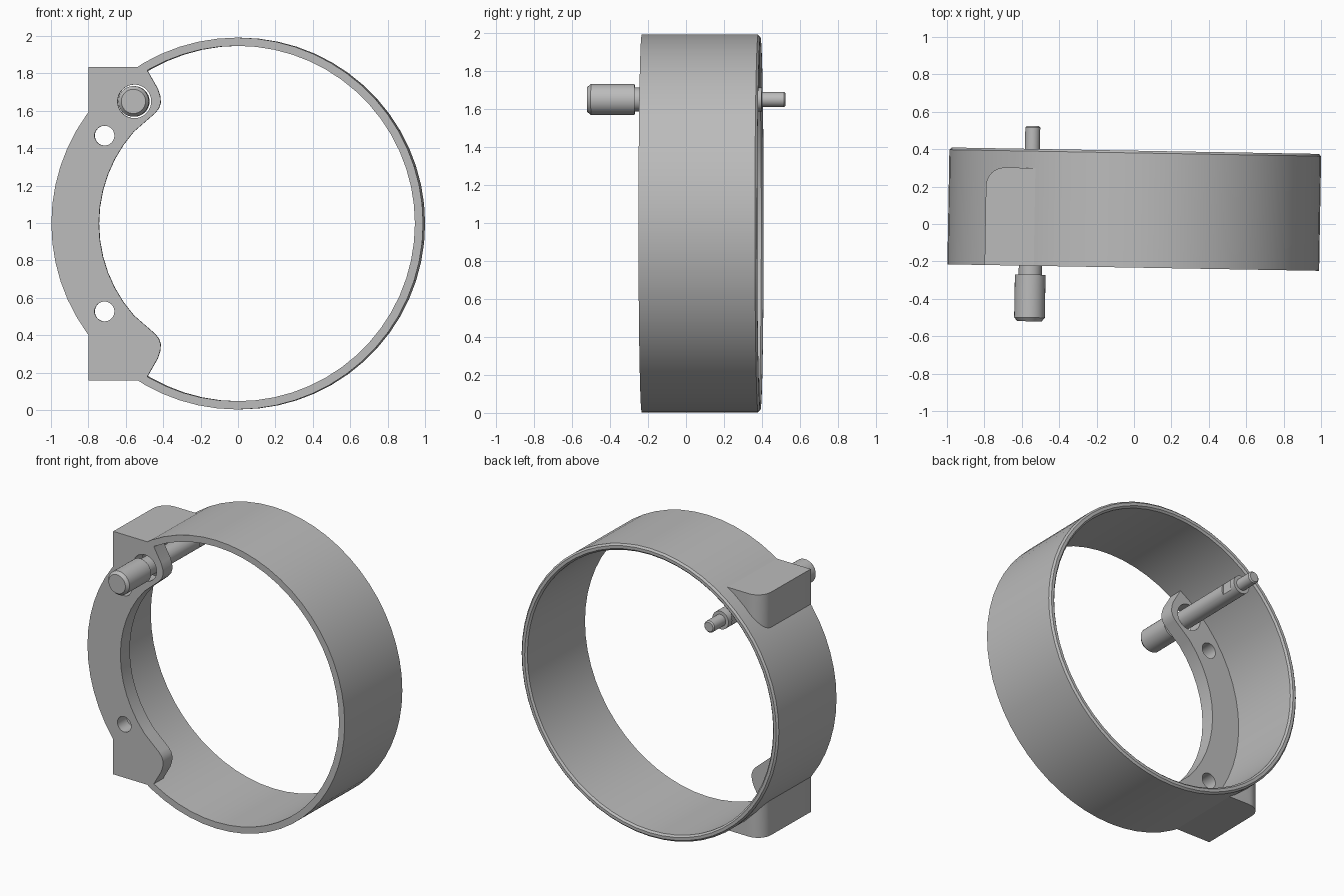
import bpy, bmesh
from math import sin, cos, pi, radians
from mathutils import Matrix

if "Cube" in bpy.data.objects:
    bpy.data.objects.remove(bpy.data.objects["Cube"], do_unlink=True)

grey = bpy.data.materials.new("satin grey")
grey.use_nodes = True
COLOUR = (0.5, 0.5, 0.5, 1)
grey.diffuse_color = COLOUR
grey.node_tree.nodes["Principled BSDF"].inputs["Base Color"].default_value = COLOUR

CENTRE_Z = 0.997
FRONT, BACK = -0.233, 0.392
OUTER, INNER, WALL = 0.994, 0.95, 0.975


def add_object(name, bm):
    bmesh.ops.remove_doubles(bm, verts=bm.verts, dist=1e-5)
    bmesh.ops.recalc_face_normals(bm, faces=bm.faces)
    mesh = bpy.data.meshes.new(name)
    bm.to_mesh(mesh)
    bm.free()
    mesh.materials.append(grey)
    obj = bpy.data.objects.new(name, mesh)
    bpy.context.collection.objects.link(obj)
    return obj


def lathe(name, profile, x=0, z=0, steps=32, closed=False):
    """Revolve (radius, y) points about an axis along y."""
    bm = bmesh.new()
    verts = [bm.verts.new((r, y, 0)) for r, y in profile]
    edges = [bm.edges.new(pair) for pair in zip(verts, verts[1:])]
    if closed:
        edges.append(bm.edges.new((verts[-1], verts[0])))
    bmesh.ops.spin(bm, geom=verts + edges, cent=(0, 0, 0), axis=(0, 1, 0),
                   angle=2 * pi, steps=steps)
    bmesh.ops.translate(bm, verts=bm.verts, vec=(x, 0, z))
    return add_object(name, bm)


def prism(name, points, direction):
    """Extrude a flat outline."""
    bm = bmesh.new()
    face = bm.faces.new([bm.verts.new(p) for p in points])
    new = bmesh.ops.extrude_face_region(bm, geom=[face])["geom"]
    bmesh.ops.translate(bm, vec=direction,
                        verts=[v for v in new if isinstance(v, bmesh.types.BMVert)])
    return add_object(name, bm)


def cut(obj, cutter):
    mod = obj.modifiers.new("cut", 'BOOLEAN')
    mod.operation, mod.solver, mod.object = 'DIFFERENCE', 'EXACT', cutter
    bpy.context.view_layer.objects.active = obj
    bpy.ops.object.modifier_apply(modifier=mod.name)
    bpy.data.objects.remove(cutter, do_unlink=True)


def plug(radius, y0, y1, x=0, z=0, steps=32):
    return lathe("cutter", [(0, y0), (radius, y0), (radius, y1), (0, y1)], x, z, steps)


def arc(radius, start, end, count):
    angles = [radians(start + (end - start) * i / count) for i in range(count + 1)]
    return [(radius * cos(a), radius * sin(a)) for a in angles]


# Thin band with softened rear rim
e = 0.012
band = lathe("band", [(INNER, FRONT), (OUTER, FRONT), (OUTER, BACK - e), (OUTER - e, BACK),
                      (INNER + e, BACK), (INNER, BACK - e)], steps=60, closed=True)

# Crescent mounting flange with a rounded nose at each end
nose = [(-0.44, 0.59), (-0.42, 0.615), (-0.41, 0.645), (-0.412, 0.68),
        (-0.425, 0.72), (-0.485, 0.825)]
upper = arc(0.74, 180, 138.5, 6) + nose
outline = upper + arc(WALL, 120, 240, 20) + [(x, -z) for x, z in reversed(upper[1:])]
flange = prism("mounting_flange", [(x, FRONT, z) for x, z in outline], (0, 0.1, 0))

# Screw holes and the pin clearance hole
PIN_X, PIN_Z = -0.55, 0.653
for x, z, r in ((-0.71, 0.47, 0.053), (-0.71, -0.47, 0.053), (PIN_X, PIN_Z, 0.09)):
    cut(flange, plug(r, FRONT - 0.1, FRONT + 0.2, x, z))

# Corner blocks outside the band, rounded at the rear
block_back, fillet, side = 0.29, 0.1, -0.795
corner = [(side + fillet + x, block_back - fillet + y) for x, y in arc(fillet, 180, 90, 8)]
plan = [(-0.5, FRONT), (side, FRONT)] + corner + [(-0.5, block_back)]
blocks = []
for name, sign in (("upper_block", 1), ("lower_block", -1)):
    block = prism(name, [(x, y, sign * 0.55) for x, y in plan], (0, 0, sign * 0.288))
    cut(block, plug(WALL, -1, 1, steps=60))
    blocks.append(block)

# Stepped pin with a chamfered head
pin = lathe("stepped_pin", [(0, -0.53), (0.065, -0.53), (0.082, -0.51), (0.082, -0.28),
                            (0.062, -0.28), (0.062, 0.39), (0.04, 0.39), (0.04, 0.507),
                            (0.032, 0.515), (0, 0.515)], PIN_X, PIN_Z)

# Wrench flats near the rear of the pin
for s in (-1, 1):
    x0, x1 = PIN_X + s * 0.05, PIN_X + s * 0.1
    flat = prism("cutter", [(x0, 0.27, PIN_Z - 0.1), (x1, 0.27, PIN_Z - 0.1),
                            (x1, 0.35, PIN_Z - 0.1), (x0, 0.35, PIN_Z - 0.1)], (0, 0, 0.2))
    cut(pin, flat)

# Place the assembly with its slight turn and smooth the round surfaces
place = Matrix.Translation((0, 0, CENTRE_Z)) @ Matrix.Rotation(radians(-1), 4, 'Z')
bpy.ops.object.select_all(action='DESELECT')
for obj in [band, flange, pin] + blocks:
    obj.data.transform(place)
    obj.select_set(True)
    bpy.context.view_layer.objects.active = obj
bpy.ops.object.shade_smooth_by_angle(angle=radians(30))
